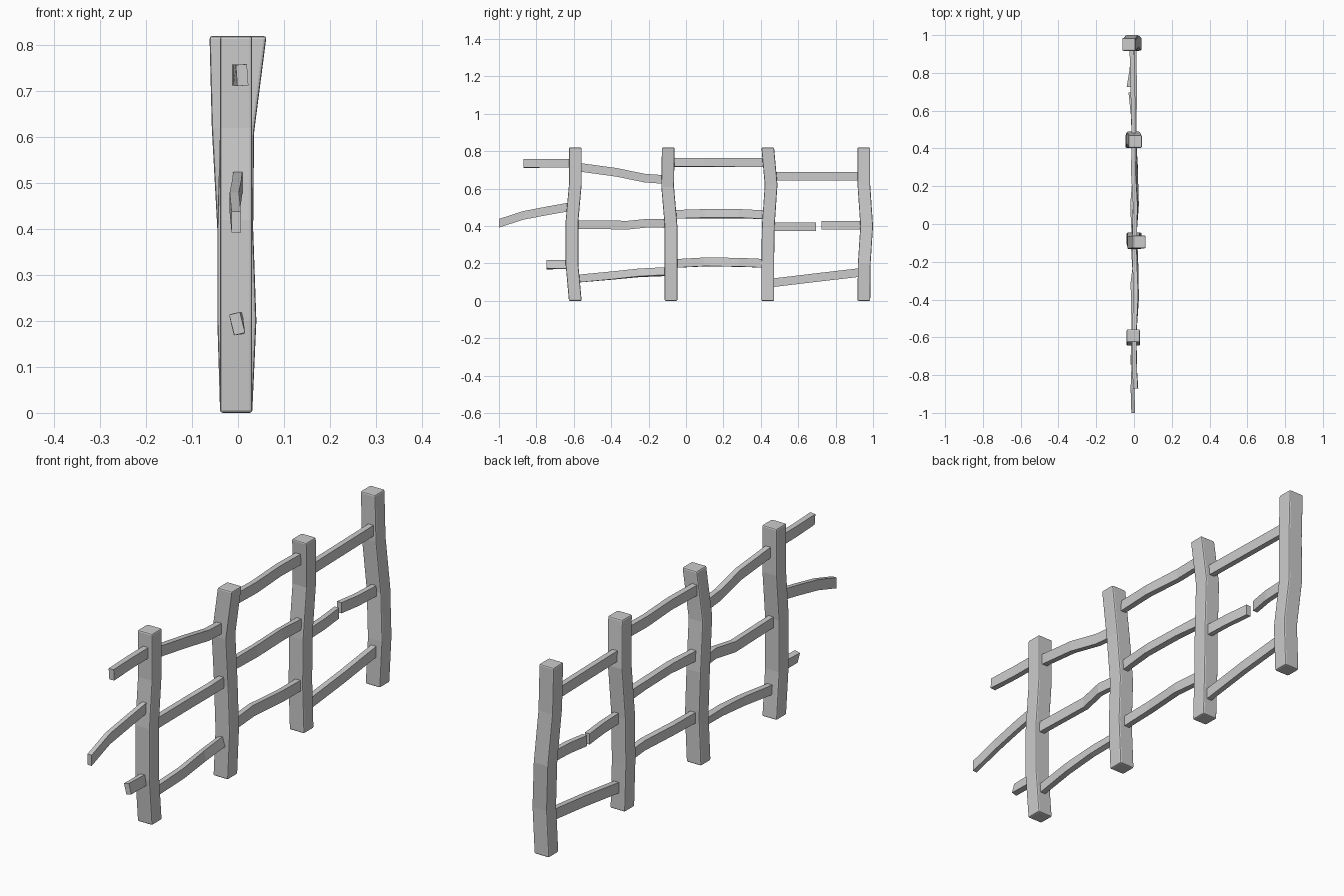
import bpy, bmesh
from math import sin, cos, radians

if "Cube" in bpy.data.objects:
    bpy.data.objects.remove(bpy.data.objects["Cube"])


def sweep(name, rings, bevel=0.0):
    """Solid through a list of four-cornered cross-sections."""
    bm = bmesh.new()
    loops = [[bm.verts.new(c) for c in ring] for ring in rings]
    for a, b in zip(loops, loops[1:]):
        for i in range(4):
            j = (i + 1) % 4
            bm.faces.new((a[i], a[j], b[j], b[i]))
    bm.faces.new(loops[0][::-1])
    bm.faces.new(loops[-1])
    bmesh.ops.recalc_face_normals(bm, faces=bm.faces)
    mesh = bpy.data.meshes.new(name)
    bm.to_mesh(mesh)
    bm.free()
    ob = bpy.data.objects.new(name, mesh)
    bpy.context.collection.objects.link(ob)
    if bevel:
        mod = ob.modifiers.new("worn_edges", 'BEVEL')
        mod.width = bevel
        mod.segments = 2
        mod.limit_method = 'ANGLE'
        mod.angle_limit = radians(40)
    return ob


CORNERS = ((-1, -1), (1, -1), (1, 1), (-1, 1))


def post(name, path):
    # path points: z, x, y
    h = 0.035
    sweep(name, [[(x + sx * h, y + sy * h * 0.97, z) for sx, sy in CORNERS]
                 for z, x, y in path], 0.006)


def rail(name, path, height=0.046, thick=0.024):
    # path points: y, z, x, roll in degrees
    rings = []
    for y, z, x, roll in path:
        c, s = cos(radians(roll)), sin(radians(roll))
        ring = []
        for sx, sz in CORNERS:
            u, v = sx * thick / 2, sz * height / 2
            ring.append((x + u * c - v * s, y, z + u * s + v * c))
        rings.append(ring)
    sweep(name, rings)


# crooked upright posts
post("post_1", [(0, -.004, -.592), (.2, -.004, -.61), (.42, -.004, -.61),
                (.62, -.004, -.592), (.82, -.004, -.592)])
post("post_2", [(0, -.004, -.08), (.2, .005, -.08), (.4, -.002, -.08),
                (.61, 0, -.098), (.82, .027, -.095)])
post("post_3", [(0, -.004, .437), (.2, -.01, .437), (.4, -.01, .44),
                (.62, -.004, .455), (.82, .007, .437)])
post("post_4", [(0, -.004, .951), (.2, .005, .953), (.4, -.01, .966),
                (.62, -.022, .951), (.82, -.027, .951)])

# broken rail stubs at the open end
rail("stub_top", [(-.87, .735, .009, 4), (-.74, .735, .002, 0), (-.59, .735, 0, 0)])
rail("stub_middle", [(-1, .415, -.004, 0), (-.87, .457, -.008, 0),
                     (-.74, .482, -.003, 0), (-.61, .505, 0, 0)], thick=.02)
rail("stub_bottom", [(-.745, .194, -.002, 14), (-.6, .194, 0, 5)])

# first bay
rail("bay_1_top", [(-.59, .717, 0, 0), (-.37, .687, .01, 0),
                   (-.22, .656, .004, 0), (-.1, .648, 0, 0)])
rail("bay_1_middle", [(-.6, .408, 0, 0), (-.31, .405, -.006, 0),
                      (-.2, .416, .008, 0), (-.09, .413, 0, 0)])
rail("bay_1_bottom", [(-.6, .117, 0, 0), (-.4, .135, .012, 5),
                      (-.25, .15, .008, 12), (-.09, .157, 0, 18)], height=.042)

# second bay
rail("bay_2_top", [(-.1, .74, .002, 0), (.1, .74, .008, 4),
                   (.28, .74, -.004, 0), (.45, .74, 0, 0)])
rail("bay_2_middle", [(-.08, .462, 0, 0), (.1, .466, .01, 10),
                      (.28, .466, .004, 12), (.44, .46, 0, 0)])
rail("bay_2_bottom", [(-.08, .199, 0, 0), (.1, .208, -.006, 5),
                      (.28, .206, .008, 5), (.44, .2, 0, 0)])

# third bay, with the snapped middle rail
rail("bay_3_top", [(.45, .667, 0, 0), (.7, .667, -.006, 0), (.95, .667, -.012, 0)])
rail("bay_3_middle_left", [(.44, .396, 0, 0), (.58, .396, -.006, 0),
                           (.695, .396, -.018, 0)], thick=.022)
rail("bay_3_middle_right", [(.725, .404, -.028, 0), (.82, .404, -.012, 0),
                            (.95, .404, -.006, 0)], thick=.022)
rail("bay_3_bottom", [(.44, .094, 0, 0), (.7, .125, .004, 0), (.95, .154, 0, 0)])
